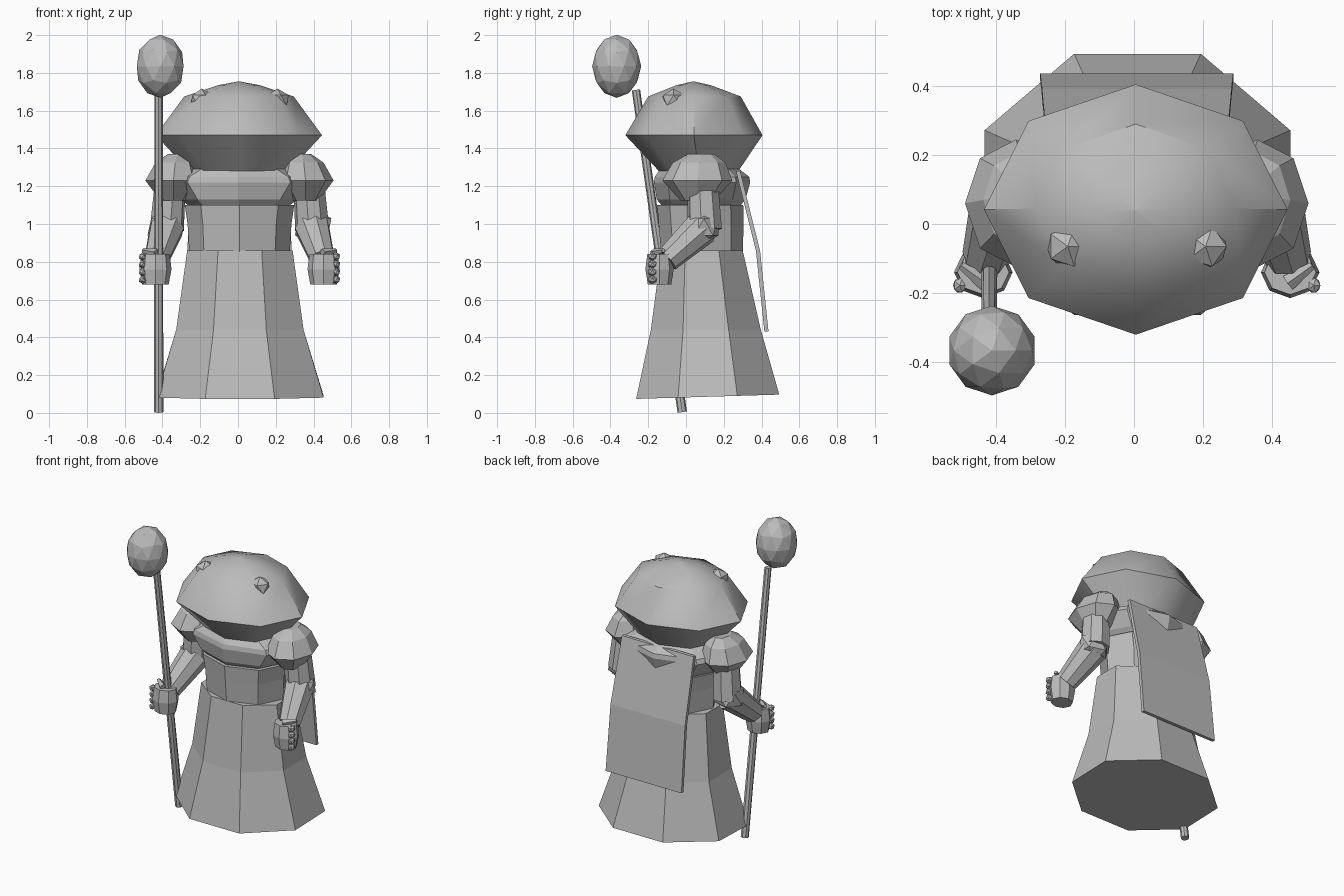
import bpy, bmesh, math
from mathutils import Vector

if "Cube" in bpy.data.objects:
    bpy.data.objects.remove(bpy.data.objects["Cube"])

grey = bpy.data.materials.new("stone_grey")
grey.diffuse_color = (0.5, 0.5, 0.5, 1)
grey.use_nodes = True
grey.node_tree.nodes["Principled BSDF"].inputs["Base Color"].default_value = grey.diffuse_color


def finish(name, bm, smooth=None):
    bmesh.ops.recalc_face_normals(bm, faces=bm.faces)
    me = bpy.data.meshes.new(name)
    bm.to_mesh(me)
    bm.free()
    me.materials.append(grey)
    ob = bpy.data.objects.new(name, me)
    bpy.context.collection.objects.link(ob)
    if smooth:
        bpy.context.view_layer.objects.active = ob
        ob.select_set(True)
        bpy.ops.object.shade_smooth_by_angle(angle=math.radians(smooth))
        ob.select_set(False)
    return ob


def loft(name, rings, n=8, phase=0.0, smooth=None):
    """Stack of elliptical rings (z, cx, cy, rx, ry), capped at both ends."""
    bm = bmesh.new()
    loops = []
    for z, cx, cy, rx, ry in rings:
        loops.append([bm.verts.new((cx + rx * math.cos(phase + 2 * math.pi * i / n),
                                    cy + ry * math.sin(phase + 2 * math.pi * i / n), z))
                      for i in range(n)])
    for a, b in zip(loops, loops[1:]):
        for i in range(n):
            j = (i + 1) % n
            bm.faces.new((a[i], a[j], b[j], b[i]))
    bm.faces.new(loops[0])
    bm.faces.new(loops[-1])
    return finish(name, bm, smooth)


def ball(name, c, r, level=1):
    bm = bmesh.new()
    bmesh.ops.create_icosphere(bm, subdivisions=level, radius=1)
    bmesh.ops.scale(bm, vec=r, verts=bm.verts)
    bmesh.ops.translate(bm, vec=c, verts=bm.verts)
    return finish(name, bm)


def limb(name, a, b, ra, rb, n=8):
    """Tapered prism from point a to point b."""
    a, b = Vector(a), Vector(b)
    d = b - a
    bm = bmesh.new()
    bmesh.ops.create_cone(bm, cap_ends=True, segments=n, radius1=ra, radius2=rb, depth=d.length)
    bmesh.ops.rotate(bm, matrix=d.to_track_quat('Z', 'Y').to_matrix(), verts=bm.verts)
    bmesh.ops.translate(bm, vec=(a + b) / 2, verts=bm.verts)
    return finish(name, bm)


# robe skirt with a flat front panel, hem slightly raised at the back
robe = loft("robe_skirt", [(.085, .01, .115, .48, .41), (.44, .01, .105, .365, .315),
                           (.86, .01, .085, .302, .233)], phase=math.pi / 8)
for v in robe.data.vertices:
    if v.co.z < .1:
        v.co.z += .03 * (v.co.y - .1)

# torso and overhanging mantle
loft("torso", [(.83, .008, .085, .265, .215), (1.0, .008, .08, .275, .225),
               (1.1, .008, .075, .29, .228)])
loft("mantle", [(1.1, .005, .08, .27, .21), (1.13, .005, .08, .31, .235),
                (1.22, .005, .085, .385, .255), (1.25, .005, .085, .37, .25),
                (1.30, .005, .07, .26, .2)])

# toad-like head: broad low dome
loft("head", [(1.255, .005, .07, .24, .19), (1.47, .005, .042, .44, .363),
              (1.675, .005, .045, .29, .245), (1.735, .005, .04, .11, .09),
              (1.755, .005, .04, .002, .002)], smooth=40)

# cape sheet hanging down the back
bm = bmesh.new()
rows = []
for y, z, w in ((.265, 1.28, .265), (.335, 1.0, .272), (.37, .86, .275), (.415, .43, .28)):
    rows.append([bm.verts.new((.008 + sx * w, y + dy, z))
                 for sx, dy in ((-1, 0), (1, 0), (1, .022), (-1, .022))])
for a, b in zip(rows, rows[1:]):
    for i in range(4):
        j = (i + 1) % 4
        bm.faces.new((a[i], a[j], b[j], b[i]))
bm.faces.new(rows[0])
bm.faces.new(rows[-1])
finish("cape", bm)

# eyes, arms and hands on both sides
for side, s in (("left", 1), ("right", -1)):
    def p(x, y, z):
        return (.008 + s * x, y, z)

    ball(side + "_eye", p(.2, -.065, 1.655), (.068, .068, .062))
    loft(side + "_shoulder", [(1.125, .008 + s * .35, .06, .07, .09),
                              (1.23, .008 + s * .35, .06, .148, .185),
                              (1.325, .008 + s * .34, .07, .105, .14),
                              (1.37, .008 + s * .33, .08, .05, .07)])
    limb(side + "_upper_arm", p(.37, .09, 1.17), p(.385, .1, .97), .085, .092)
    ball(side + "_elbow", p(.39, .095, .985), (.108, .09, .1))
    limb(side + "_forearm", p(.385, .085, .98), p(.44, -.1, .81), .095, .068)
    loft(side + "_fist", [(.68, .008 + s * .445, -.14, .07, .062),
                          (.76, .008 + s * .445, -.14, .085, .075),
                          (.84, .008 + s * .445, -.14, .075, .065)])
    for i in range(4):
        ball(side + "_finger_%d" % (i + 1), p(.513, -.178, .705 + .041 * i), (.022, .025, .022))
    limb(side + "_thumb", p(.44, -.17, .845), p(.51, -.12, .86), .025, .012, 5)

# staff leaning forward with a faceted orb above it
limb("staff", (-.42, -.02, .004), (-.42, -.265, 1.71), .025, .022)
ball("staff_orb", (-.412, -.367, 1.835), (.13, .13, .167), 2)
